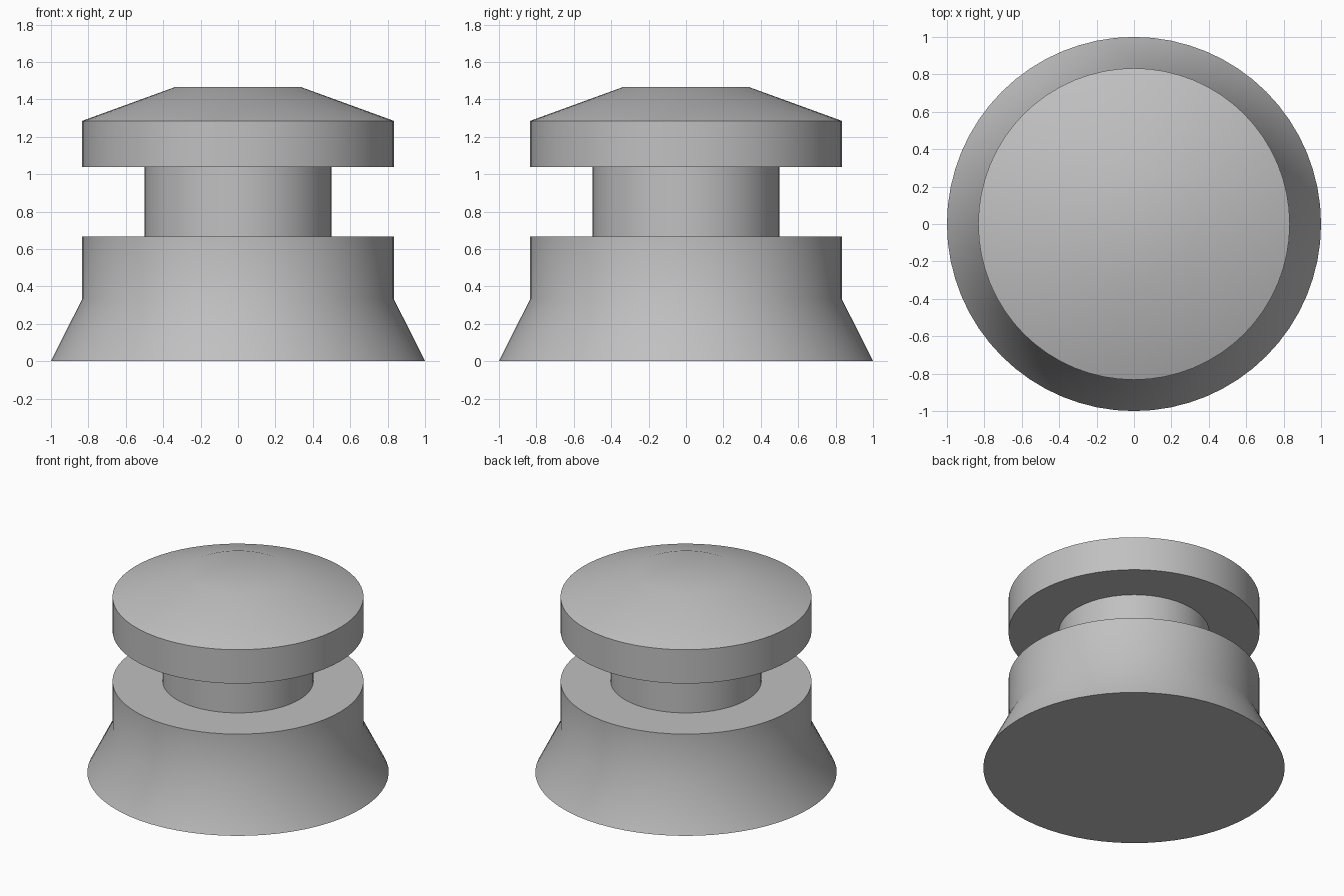
import bpy
import bmesh
import math
from mathutils import Vector

SEGMENTS = 64

cube = bpy.data.objects.get("Cube")
if cube:
    bpy.data.objects.remove(cube, do_unlink=True)

# Plain grey material
grey = bpy.data.materials.new("grey")
grey.use_nodes = True
colour = (0.53, 0.53, 0.53, 1)
grey.diffuse_color = colour
grey.node_tree.nodes["Principled BSDF"].inputs["Base Color"].default_value = colour


def lathe(name, profile):
    """Turn a (radius, height) profile around z and cap both ends."""
    bm = bmesh.new()
    rings = []
    for radius, z in profile:
        angles = [math.tau * i / SEGMENTS for i in range(SEGMENTS)]
        rings.append([bm.verts.new(Vector((radius * math.cos(a), radius * math.sin(a), z)))
                      for a in angles])
    for low, high in zip(rings, rings[1:]):
        for i in range(SEGMENTS):
            j = (i + 1) % SEGMENTS
            bm.faces.new((low[i], low[j], high[j], high[i]))
    bm.faces.new(list(reversed(rings[0])))
    bm.faces.new(rings[-1])
    bmesh.ops.recalc_face_normals(bm, faces=bm.faces)
    mesh = bpy.data.meshes.new(name)
    bm.to_mesh(mesh)
    bm.free()
    mesh.materials.append(grey)
    obj = bpy.data.objects.new(name, mesh)
    bpy.context.collection.objects.link(obj)
    return obj


# Flared foot, straight collar, narrow neck and bevelled cap in one turned piece
foot = [(1.0, 0.0), (0.833, 0.333)]
collar = [(0.833, 0.667)]
neck = [(0.5, 0.667), (0.5, 1.037)]
cap = [(0.833, 1.037), (0.833, 1.285), (0.333, 1.467)]
knob = lathe("turned_knob", foot + collar + neck + cap)

# Soft shading over gentle slopes, crisp rims
bpy.ops.object.select_all(action="DESELECT")
knob.select_set(True)
bpy.context.view_layer.objects.active = knob
bpy.ops.object.shade_smooth_by_angle(angle=math.radians(30))
